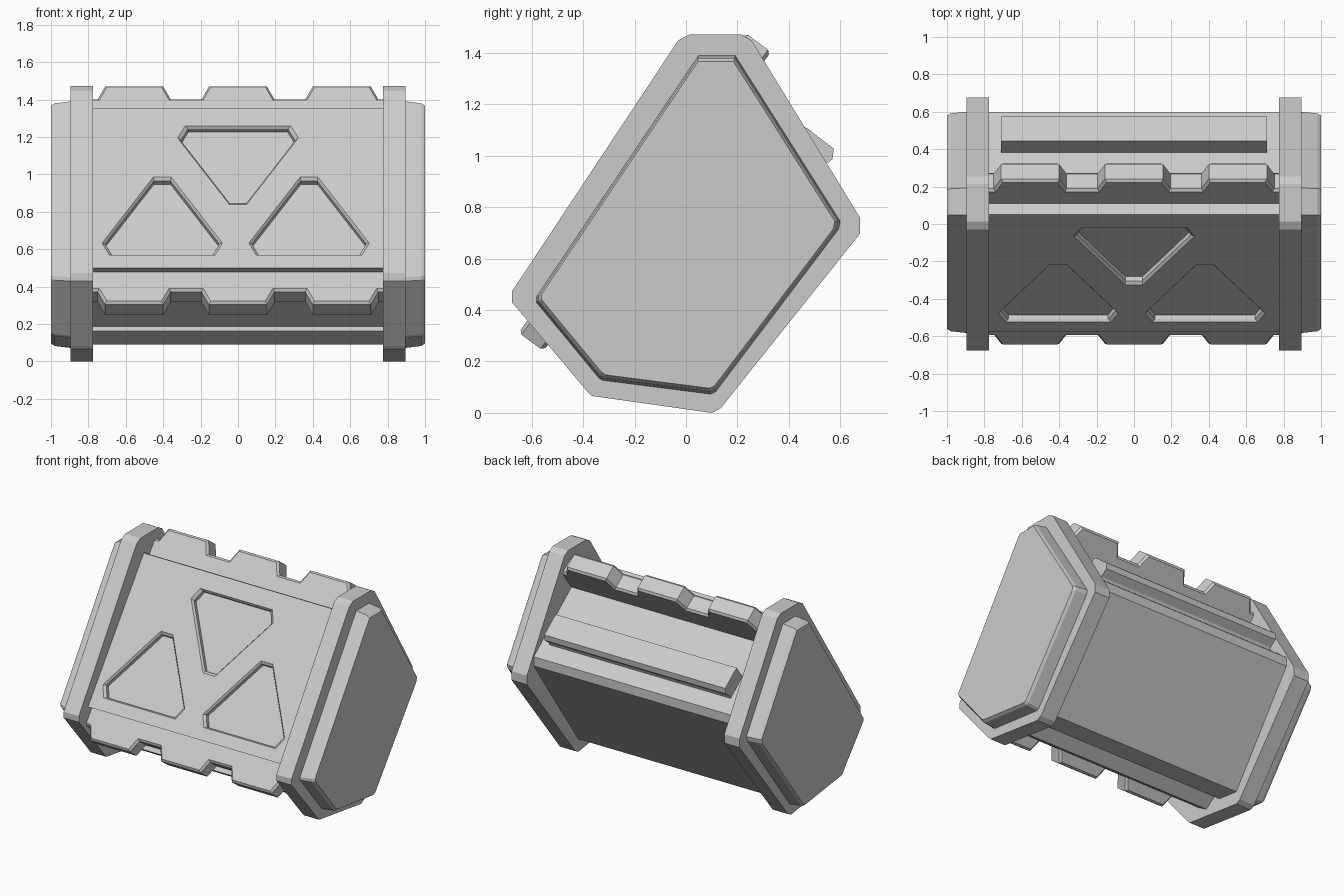
import bpy, bmesh
from mathutils import Vector

if "Cube" in bpy.data.objects:
    bpy.data.objects.remove(bpy.data.objects["Cube"])

# Axes of the tilted crate in the side plane: D runs up the front panel, N points out of it
D = Vector((0, .592, .806))
N = Vector((0, -.806, .592))
X = Vector((1, 0, 0))


def loft(name, rings):
    """Closed solid through rings with equal point counts."""
    bm = bmesh.new()
    vs = [[bm.verts.new(p) for p in r] for r in rings]
    n = len(rings[0])
    bm.faces.new(vs[0])
    bm.faces.new(vs[-1])
    for a, b in zip(vs, vs[1:]):
        for i in range(n):
            j = (i + 1) % n
            bm.faces.new((a[i], a[j], b[j], b[i]))
    bmesh.ops.recalc_face_normals(bm, faces=bm.faces)
    me = bpy.data.meshes.new(name)
    bm.to_mesh(me)
    bm.free()
    ob = bpy.data.objects.new(name, me)
    bpy.context.collection.objects.link(ob)
    return ob


def ring(profile, x, k=1.0):
    """Side profile placed at x, scaled about its middle."""
    return [(x, y * k, .73 + (z - .73) * k) for y, z in profile]


# Main body between the bands, with a ribbed underside
body_profile = [(.05, 1.353), (.07, 1.345), (.14, 1.295), (.17, 1.205), (.60, .865),
                (.60, .80), (.10, .09), (-.07, .112), (-.12, .15), (-.20, .092),
                (-.28, .14), (-.31, .162), (-.29, .187), (-.487, .333),
                (-.50, .465), (-.575, .50)]
body = loft("body", [ring(body_profile, -.80), ring(body_profile, .80)])

# Three sunken triangles in the front panel
origin = Vector((0, .05, 1.353))


def pocket(name, cx, z0, sign):
    half = [(.047, .21), (.323, -.145), (.283, -.21)]
    pts = half + [(-w, h) for w, h in reversed(half)]
    mid = -.06

    def at(depth, k):
        return [origin + X * (cx + w * k) + N * depth
                + D * ((z0 + sign * (mid + (h - mid) * k) - 1.353) / D.z) for w, h in pts]
    cutter = loft(name, [at(.04, 1.0), at(0, 1.0), at(-.015, .945), at(-.042, .94)])
    cutter.hide_render = True
    mod = body.modifiers.new(name, 'BOOLEAN')
    mod.operation = 'DIFFERENCE'
    mod.solver = 'EXACT'
    mod.object = cutter
    return cutter


cutters = [pocket("pocket_cutter_top", 0, 1.05, -1),
           pocket("pocket_cutter_left", -.405, .778, 1),
           pocket("pocket_cutter_right", .38, .778, 1)]

# Bake the pockets and drop the cutters
bpy.context.view_layer.update()
baked = bpy.data.meshes.new_from_object(body.evaluated_get(bpy.context.evaluated_depsgraph_get()))
body.modifiers.clear()
body.data = baked
for c in cutters:
    bpy.data.objects.remove(c)


# Toothed plates above and below the front panel
def toothed_plate(name, s_root, s_gap, s_tip, n_out, n_in):
    pts = [(-.80, s_root), (-.80, s_gap)]
    for c in (-.555, 0, .555):
        pts += [(c - .195, s_gap), (c - .155, s_tip), (c + .155, s_tip), (c + .195, s_gap)]
    pts += [(.80, s_gap), (.80, s_root)]
    ob = loft(name, [[X * x + D * s + N * n for x, s in pts] for n in (n_in, n_out)])
    bev = ob.modifiers.new("edge_chamfer", 'BEVEL')
    bev.width = .014
    bev.segments = 1
    bev.limit_method = 'ANGLE'
    bev.angle_limit = 1.2


toothed_plate("upper_toothed_plate", 1.06, 1.242, 1.328, .690, .565)
toothed_plate("lower_toothed_plate", .10, -.050, -.134, .710, .590)

# Rear grip bar
bar_profile = [(.37, 1.02), (.39, 1.05), (.443, 1.123), (.475, 1.105),
               (.575, 1.028), (.57, .987), (.52, .95), (.50, .90)]
loft("rear_grip_bar", [ring(bar_profile, -.71), ring(bar_profile, .71)])

# End bands and end caps on both sides
band_profile = [(-.03, 1.45), (.013, 1.472), (.215, 1.472), (.255, 1.45),
                (.677, .76), (.677, .697), (.135, .018), (.10, 0),
                (-.367, .066), (-.385, .084), (-.677, .43), (-.677, .473)]
cap_profile = [(.048, 1.39), (.192, 1.39), (.60, .746), (.594, .715),
               (.115, .082), (.095, .073), (-.325, .127), (-.34, .137),
               (-.582, .430), (-.582, .452)]
for side, sx in (("left", -1), ("right", 1)):
    loft(side + "_band", [ring(band_profile, sx * .775), ring(band_profile, sx * .895)])
    loft(side + "_end_cap", [ring(cap_profile, sx * .88), ring(cap_profile, sx * .90),
                             ring(cap_profile, sx * .98, .985), ring(cap_profile, sx, .965)])
